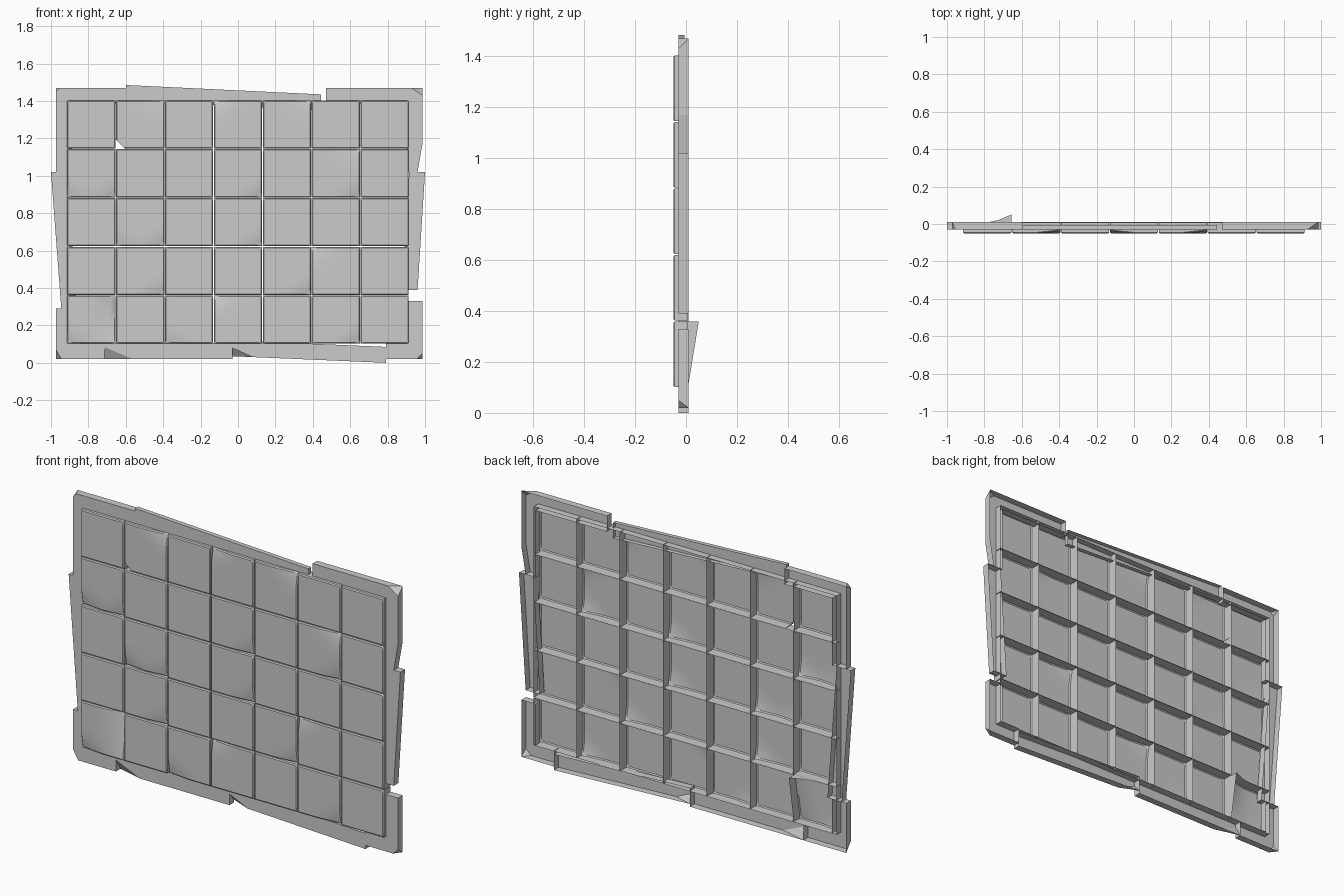
import bpy, bmesh, random
from mathutils import Vector

if "Cube" in bpy.data.objects:
    bpy.data.objects.remove(bpy.data.objects["Cube"])

random.seed(4)
W = 0.085                      # frame width
FRONT, BACK = -0.03, 0.01      # frame depth range


def finish(name, bm, smooth=False):
    me = bpy.data.meshes.new(name)
    bm.to_mesh(me)
    bm.free()
    ob = bpy.data.objects.new(name, me)
    bpy.context.collection.objects.link(ob)
    if smooth:
        bpy.context.view_layer.objects.active = ob
        ob.select_set(True)
        bpy.ops.object.shade_smooth_by_angle(angle=0.6)
        ob.select_set(False)
    return ob


def frame_piece(name, pts, chips=None, y0=FRONT, y1=BACK):
    """Open-backed shell from an anticlockwise x/z outline.
    chips: {corner index: (length before, length after)} broken off the front."""
    chips = chips or {}
    bm = bmesh.new()
    n = len(pts)
    p = [Vector((x, 0, z)) for x, z in pts]
    back, front = [], []
    for i, v in enumerate(p):
        back.append(bm.verts.new((v.x, y1, v.z)))
        ends = [v]
        if i in chips:
            a, b = chips[i]
            ends = [v + (p[i - 1] - v).normalized() * a,
                    v + (p[(i + 1) % n] - v).normalized() * b]
        front.append([bm.verts.new((e.x, y0, e.z)) for e in ends])
    bm.faces.new([v for f in front for v in f])
    for i in range(n):
        j = (i + 1) % n
        bm.faces.new((front[j][0], front[i][-1], back[i], back[j]))
        if len(front[i]) == 2:
            bm.faces.new((front[i][1], front[i][0], back[i]))
    return finish(name, bm)


# Frame: four L-shaped corners
L, R, B, T = -0.973, 0.986, 0.02, 1.47
frame_piece("frame_corner_top_left",
            [(L, T), (L, 1.02), (L + W, 1.02), (L + W, T - W), (-0.60, T - W), (-0.60, T)],
            {0: (0.02, 0.02)})
frame_piece("frame_corner_top_right",
            [(R, T), (0.47, T), (0.47, T - W), (R - W, T - W), (R - W, 1.02), (0.96, 1.02), (R, 1.17)],
            {0: (0.04, 0.06)})
frame_piece("frame_corner_bottom_left",
            [(L, B), (-0.715, B), (-0.715, B + W), (L + W, B + W), (L + W, 0.29), (L, 0.29)],
            {0: (0.05, 0.03)})
frame_piece("frame_corner_bottom_right",
            [(R, B), (R, 0.33), (R - W, 0.33), (R - W, B + W), (0.79, B + W), (0.79, B)],
            {0: (0.03, 0.03)})

# Frame: loose, slightly tilted side pieces
frame_piece("frame_side_left",
            [(-1.0, 1.02), (-0.945, 0.29), (-0.945 + W, 0.29), (-1.0 + W, 1.02)])
frame_piece("frame_side_right",
            [(1.0, 1.02), (1.0 - W, 1.02), (0.96 - W, 0.39), (0.96, 0.39)])
frame_piece("frame_top_middle",
            [(-0.60, 1.485), (-0.60, 1.485 - W), (0.445, 1.435 - W), (0.445, 1.435)], None, -0.03, -0.005)
frame_piece("frame_bottom_left_middle",
            [(-0.715, B), (-0.03, B), (-0.03, B + W), (-0.715, B + W)], {0: (0.065, 0.15)})
frame_piece("frame_bottom_right_middle",
            [(-0.03, 0.035), (0.79, 0.0), (0.79, W), (-0.03, 0.035 + W)], {0: (0.045, 0.11)})

# Tiles: open-backed shells with soft front edges and worn corners
X0, Z0, PX, PZ, GAP = -0.915, 0.10, 0.2614, 0.261, 0.002
U = [0, 0.02, 0.12, 0.28, 0.5, 0.72, 0.88, 0.98, 1]
# worn corners: (column, row) -> corners as (right?, top?)
WORN = {(0, 3): [(1, 0), (0, 0)], (1, 2): [(1, 0), (0, 0)], (1, 1): [(1, 0)],
        (3, 4): [(0, 1)], (1, 4): [(1, 1)], (4, 4): [(1, 1)], (3, 3): [(1, 0)],
        (3, 2): [(1, 0)], (5, 3): [(1, 1), (1, 0)], (4, 1): [(1, 0)], (2, 0): [(0, 0)],
        (3, 0): [(0, 1)], (5, 0): [(1, 0)], (0, 0): [(0, 0)], (5, 1): [(0, 1)]}


def tile(c, r):
    bm = bmesh.new()
    n = len(U)
    x0, z0 = X0 + c * PX + GAP, Z0 + r * PZ + GAP
    sx, sz = PX - 2 * GAP, PZ - 2 * GAP
    pushed = (c, r) == (0, 0)          # bottom-left tile has one corner knocked back

    def push(u, v):
        return 0.042 * max(0, 1 - (1 - u) / 0.4) * v if pushed else 0

    g = []
    for u in U:
        col = []
        for v in U:
            y = -0.05 + 0.005 * ((u in (0, 1)) or (v in (0, 1)))
            for a, b in WORN.get((c, r), []):
                d = (abs(u - a) / 0.5 + abs(v - b) / 0.3)
                y += 0.014 * max(0, 1 - d)
            col.append(bm.verts.new((x0 + u * sx, y + push(u, v), z0 + v * sz)))
        g.append(col)
    for i in range(n - 1):
        for k in range(n - 1):
            bm.faces.new((g[i][k], g[i + 1][k], g[i + 1][k + 1], g[i][k + 1]))
    m = n - 1
    ring = ([(i, 0) for i in range(m)] + [(m, k) for k in range(m)]
            + [(i, m) for i in range(m, 0, -1)] + [(0, k) for k in range(m, 0, -1)])
    rim = [bm.verts.new((g[i][k].co.x, 0.008 + push(U[i], U[k]), g[i][k].co.z)) for i, k in ring]
    for a in range(len(ring)):
        b = (a + 1) % len(ring)
        fa, fb = g[ring[a][0]][ring[a][1]], g[ring[b][0]][ring[b][1]]
        bm.faces.new((fb, fa, rim[a], rim[b]))
    if (c, r) == (1, 4):               # tile with a corner broken off
        cut = bmesh.ops.bisect_plane(
            bm, geom=bm.verts[:] + bm.edges[:] + bm.faces[:],
            plane_co=(x0 + 0.045, 0, z0), plane_no=(-1, 0, -1), clear_outer=True)["geom_cut"]
        vs = [v for v in cut if isinstance(v, bmesh.types.BMVert)]
        bmesh.ops.contextual_create(bm, geom=vs)
    finish(f"tile_{r + 1}_{c + 1}", bm, smooth=True)


for c in range(7):
    for r in range(5):
        tile(c, r)
